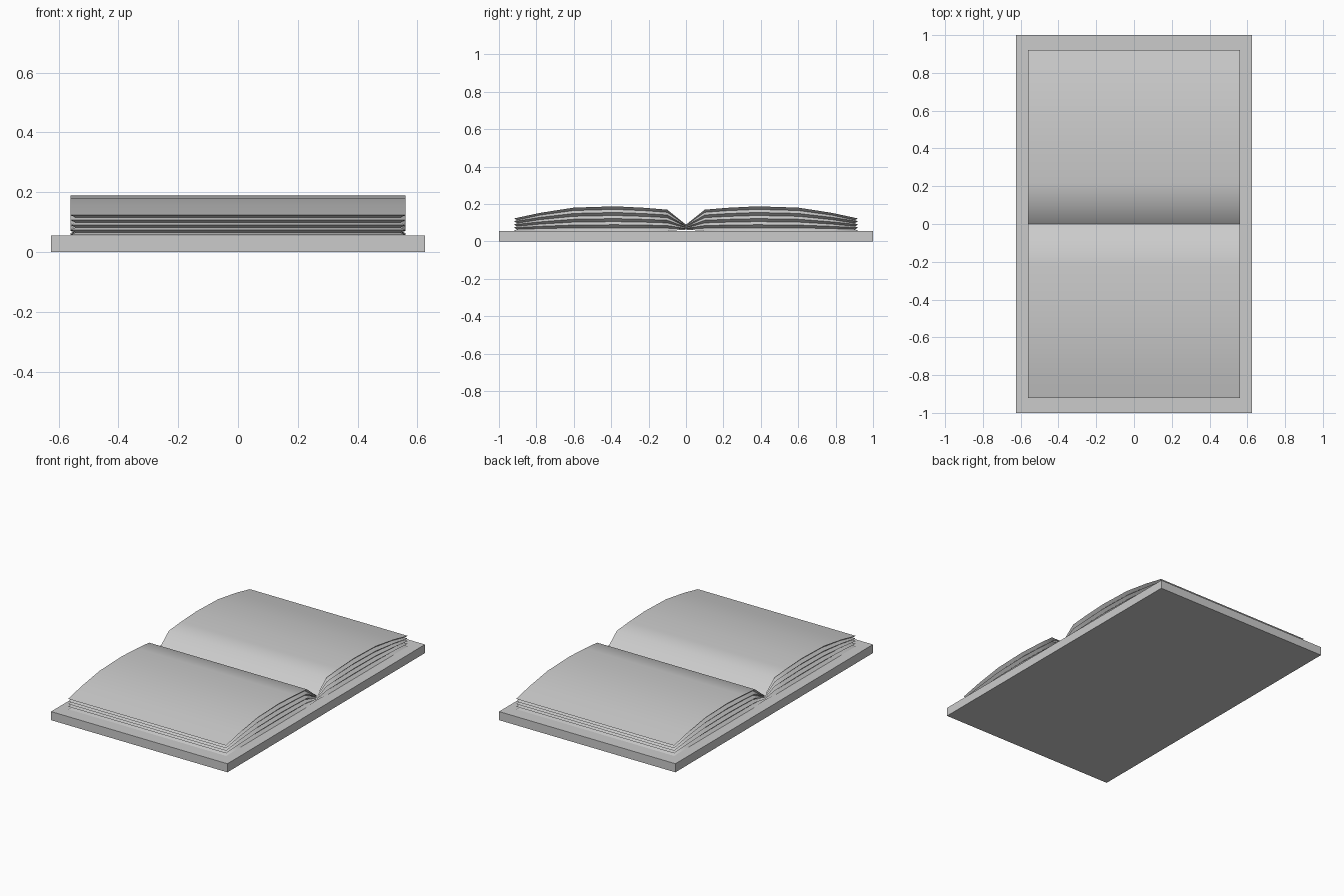
import bpy, bmesh, math

if "Cube" in bpy.data.objects:
    bpy.data.objects.remove(bpy.data.objects["Cube"])

HALF_X, INSET, BASE_TOP, LAYERS = 0.56, 0.017, 0.055, 4


def mesh_object(name, bm):
    bmesh.ops.recalc_face_normals(bm, faces=bm.faces)
    mesh = bpy.data.meshes.new(name)
    bm.to_mesh(mesh)
    bm.free()
    obj = bpy.data.objects.new(name, mesh)
    bpy.context.collection.objects.link(obj)
    return obj


# Flat cover board
bm = bmesh.new()
bmesh.ops.create_cube(bm, size=1)
for v in bm.verts:
    v.co = (v.co.x * 1.25, v.co.y * 2, (v.co.z + 0.5) * BASE_TOP)
mesh_object("cover", bm)

# Page surface profile (y, z), mirrored about the gutter
half = [(0.10, 0.17), (0.22, 0.18), (0.38, 0.188), (0.60, 0.181),
        (0.78, 0.153), (0.92, 0.123)]
profile = [(-y, z) for y, z in reversed(half)] + [(0, 0.09)] + half
last = len(profile) - 1

# Page block: stacked levels alternate full size and inset, giving V grooves
bm = bmesh.new()
levels = []
for k in range(2 * LAYERS + 1):
    t = k / (2 * LAYERS)
    inset = INSET if k % 2 else 0
    rows = []
    for j, (y, top) in enumerate(profile):
        if j in (0, last):
            y -= math.copysign(inset, y)
        low = BASE_TOP + (0.008 if y == 0 else 0.002)
        z = low + (top - low) * t
        rows.append([bm.verts.new((s * (HALF_X - inset), y, z)) for s in (-1, 1)])
    levels.append(rows)

# Top and underside strips
for rows in (levels[0], levels[-1]):
    for a, b in zip(rows, rows[1:]):
        bm.faces.new((a[0], a[1], b[1], b[0]))

# Grooved sides and page ends
for lo, hi in zip(levels, levels[1:]):
    for j in range(last):
        for s in (0, 1):
            bm.faces.new((lo[j][s], lo[j + 1][s], hi[j + 1][s], hi[j][s]))
    for j in (0, last):
        bm.faces.new((lo[j][0], lo[j][1], hi[j][1], hi[j][0]))

pages = mesh_object("pages", bm)
bpy.context.view_layer.objects.active = pages
pages.select_set(True)
bpy.ops.object.shade_smooth_by_angle(angle=math.radians(40))
